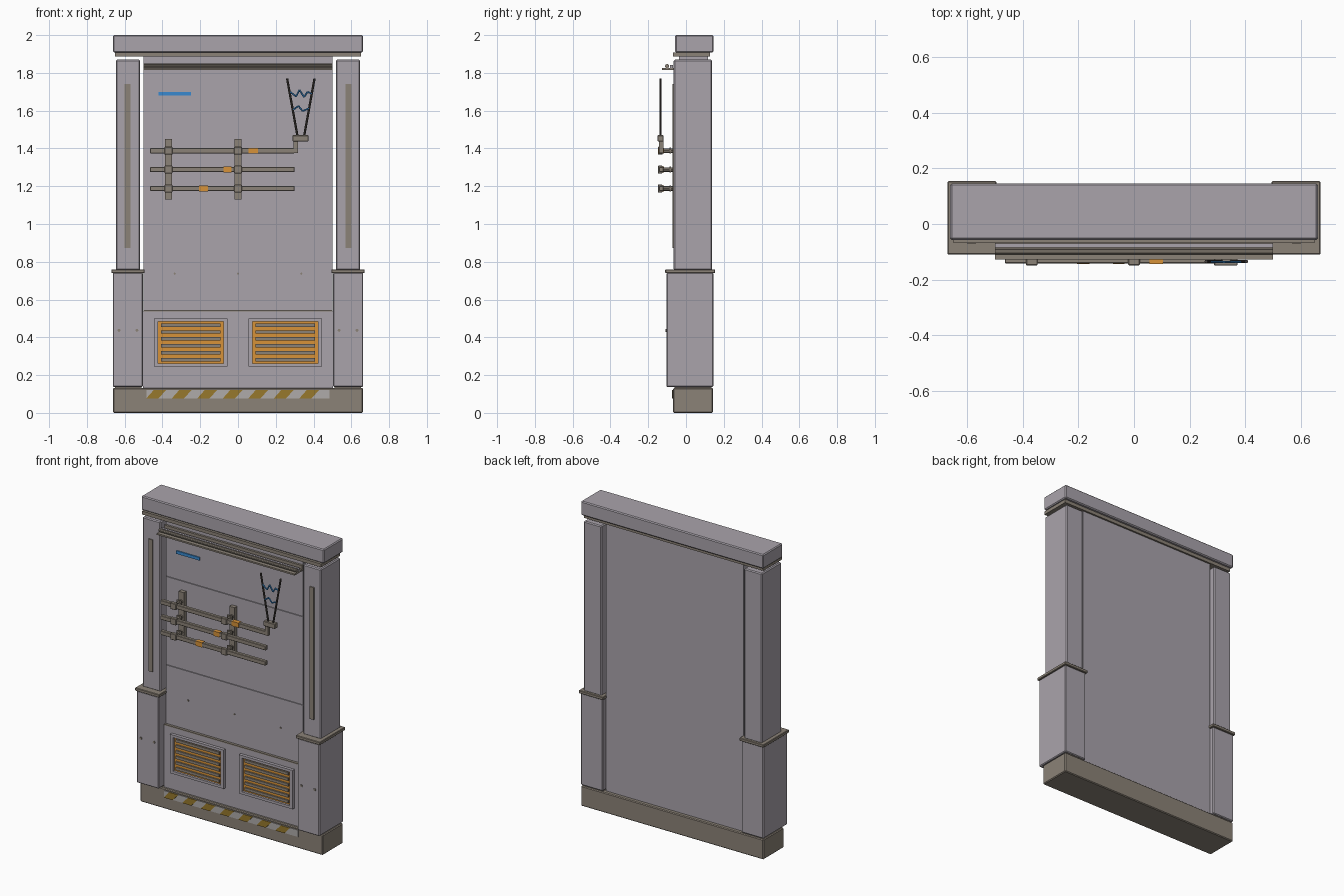
import bpy, bmesh, math
from mathutils import Vector

if "Cube" in bpy.data.objects:
    bpy.data.objects.remove(bpy.data.objects["Cube"])


def mat(name, rgb):
    m = bpy.data.materials.new(name)
    m.diffuse_color = (*rgb, 1)
    m.use_nodes = True
    m.node_tree.nodes["Principled BSDF"].inputs["Base Color"].default_value = m.diffuse_color
    return m


GREY = mat("lilac_grey", (0.40, 0.37, 0.41))
TAUPE = mat("taupe", (0.26, 0.225, 0.185))
ORANGE = mat("orange", (0.68, 0.29, 0.04))
YELLOW = mat("hazard_yellow", (0.31, 0.19, 0.025))
PALE = mat("pale_grey", (0.43, 0.41, 0.40))
BLUE = mat("blue", (0.04, 0.25, 0.62))
DARK = mat("dark_metal", (0.06, 0.05, 0.045))


def finish(name, bm, m):
    bmesh.ops.recalc_face_normals(bm, faces=bm.faces)
    me = bpy.data.meshes.new(name)
    bm.to_mesh(me)
    bm.free()
    me.materials.append(m)
    ob = bpy.data.objects.new(name, me)
    bpy.context.collection.objects.link(ob)
    return ob


def box(name, x, y, z, m, bevel=0):
    """Box from (min, max) ranges on each axis."""
    bm = bmesh.new()
    bmesh.ops.create_cube(bm, size=1)
    for v in bm.verts:
        v.co = [r[0] if c < 0 else r[1] for c, r in zip(v.co, (x, y, z))]
    if bevel:
        bmesh.ops.bevel(bm, geom=bm.edges[:], offset=bevel, segments=1, affect='EDGES')
    return finish(name, bm, m)


def rod(name, a, b, r, m, sides=8):
    """Cylinder between two points."""
    a, b = Vector(a), Vector(b)
    bm = bmesh.new()
    bmesh.ops.create_cone(bm, cap_ends=True, segments=sides, radius1=r, radius2=r,
                          depth=(b - a).length)
    q = (b - a).to_track_quat('Z', 'Y')
    for v in bm.verts:
        v.co = q @ v.co + (a + b) / 2
    return finish(name, bm, m)


def span(c, half):
    return (c - half, c + half)


# Base, crown and wall
box("base", (-0.662, 0.662), (-0.068, 0.143), (0, 0.132), TAUPE, 0.005)
box("crown", (-0.662, 0.662), (-0.057, 0.146), (1.908, 2.0), GREY, 0.006)
box("crown_trim", (-0.65, 0.65), (-0.068, 0.128), (1.886, 1.908), TAUPE)
box("wall_core", (-0.5, 0.5), (-0.03, 0.117), (0.13, 1.888), GREY)
for z in ((0.545, 0.928), (0.932, 1.508), (1.512, 1.886)):
    box("wall_panel", (-0.498, 0.498), (-0.036, -0.028), z, GREY)
box("lower_panel", (-0.502, 0.502), (-0.05, -0.02), (0.132, 0.537), GREY)
box("panel_trim", (-0.5, 0.5), (-0.051, -0.03), (0.537, 0.544), TAUPE)

# Side pillars
for s in (-1, 1):
    def mx(a, b):
        return tuple(sorted((s * a, s * b)))
    box("upper_pillar", mx(0.518, 0.647), (-0.065, 0.138), (0.755, 1.87), GREY, 0.006)
    box("lower_pillar", mx(0.503, 0.663), (-0.104, 0.145), (0.138, 0.742), GREY, 0.005)
    box("pillar_foot", mx(0.51, 0.65), (-0.06, 0.135), (0.125, 0.142), TAUPE)
    box("pillar_collar", mx(0.495, 0.671), (-0.11, 0.154), (0.74, 0.76), TAUPE, 0.003)
    box("pillar_strip", mx(0.57, 0.6), (-0.072, -0.064), (0.873, 1.74), TAUPE)
    for x in (0.535, 0.63):
        rod("pillar_bolt", (s * x, -0.10, 0.437), (s * x, -0.109, 0.437), 0.008, TAUPE)
for x in (-0.335, 0, 0.335):
    rod("wall_bolt", (x, -0.03, 0.737), (x, -0.041, 0.737), 0.006, TAUPE)

# Vents: four frame bars around an orange plate with slats
for c in (-0.25, 0.25):
    for x in (span(c - 0.184, 0.011), span(c + 0.184, 0.011)):
        box("vent_frame_side", x, (-0.07, -0.045), (0.245, 0.5), GREY)
    for z in ((0.245, 0.262), (0.483, 0.5)):
        box("vent_frame_rail", span(c, 0.174), (-0.07, -0.045), z, GREY)
    box("vent_back", span(c, 0.174), (-0.055, -0.045), (0.26, 0.485), ORANGE)
    for i in range(6):
        box("vent_slat", span(c, 0.158), (-0.064, -0.05), span(0.282 + i * 0.0365, 0.009), TAUPE)

# Hazard stripe: slanted plates clipped to a strip on the base
box("hazard_strip", (-0.485, 0.485), (-0.072, -0.066), (0.075, 0.12), PALE)
for i in range(8):
    x0 = -0.487 + i * 0.135
    bm = bmesh.new()
    ring = []
    for y in (-0.075, -0.07):
        ring.append([bm.verts.new((min(x, 0.485), y, z)) for x, z in
                     ((x0, 0.075), (x0 + 0.065, 0.075), (x0 + 0.105, 0.12), (x0 + 0.04, 0.12))])
    if x0 < 0.45:
        bm.faces.new(ring[0])
        bm.faces.new(ring[1])
        for k in range(4):
            n = (k + 1) % 4
            bm.faces.new((ring[0][k], ring[0][n], ring[1][n], ring[1][k]))
        finish("hazard_mark", bm, YELLOW)
    else:
        bm.free()

# Top rail: shelf, upright and round bar
box("rail_shelf", (-0.5, 0.5), (-0.128, -0.035), (1.815, 1.825), TAUPE)
box("rail_upright", (-0.5, 0.5), (-0.085, -0.07), (1.824, 1.842), GREY)
rod("rail_bar", (-0.5, -0.1, 1.836), (0.5, -0.1, 1.836), 0.011, TAUPE, 10)
box("rail_back", (-0.5, 0.5), (-0.05, -0.033), (1.815, 1.85), TAUPE)

# Blue sign bar
box("sign_bar", (-0.42, -0.25), (-0.043, -0.035), (1.68, 1.7), BLUE)

# Pipe rack
for x in (-0.368, 0.0):
    box("rack_post", span(x, 0.019), (-0.062, -0.034), (1.13, 1.45), TAUPE)
for z, bx, hw in ((1.388, 0.08, 0.025), (1.288, -0.055, 0.021), (1.188, -0.183, 0.023)):
    box("pipe", (-0.465, 0.3), (-0.142, -0.118), span(z, 0.014), TAUPE, 0.003)
    box("pipe_band", span(bx, hw), (-0.1445, -0.1155), span(z, 0.0155), ORANGE)
    for x in (-0.368, 0.0):
        rod("pipe_standoff", (x, -0.05, z), (x, -0.12, z), 0.012, TAUPE)
        box("pipe_clamp", span(x, 0.021), (-0.149, -0.125), span(z, 0.021), TAUPE, 0.003)
        box("standoff_collar", span(x, 0.018), (-0.088, -0.08), span(z, 0.016), TAUPE)

# Antenna with blue zigzag wires
box("antenna_stem", (0.295, 0.318), (-0.142, -0.12), (1.375, 1.44), TAUPE)
box("antenna_box", (0.288, 0.373), (-0.15, -0.118), (1.437, 1.47), TAUPE, 0.003)
rod("antenna_rod", (0.315, -0.135, 1.465), (0.26, -0.135, 1.77), 0.006, DARK)
rod("antenna_rod", (0.35, -0.135, 1.465), (0.405, -0.135, 1.77), 0.006, DARK)
upper = [(0.275, 1.70), (0.308, 1.675), (0.325, 1.71), (0.35, 1.672), (0.368, 1.7), (0.39, 1.69)]
lower = [(0.292, 1.605), (0.32, 1.625), (0.342, 1.598), (0.375, 1.612)]
for line in (upper, lower):
    for (xa, za), (xb, zb) in zip(line, line[1:]):
        rod("antenna_wire", (xa, -0.137, za), (xb, -0.137, zb), 0.0045, BLUE, 6)
